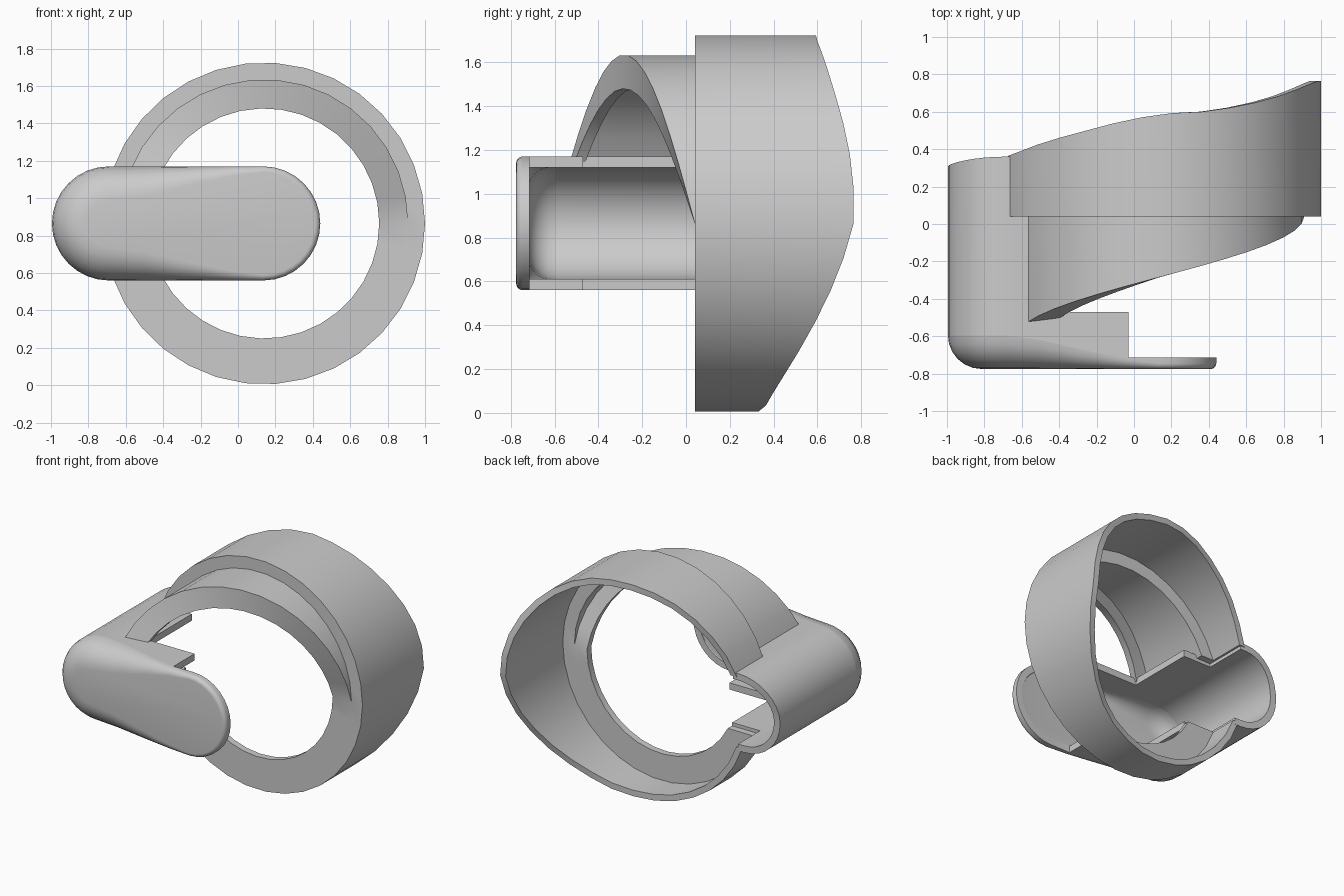
import bpy, bmesh, math

if "Cube" in bpy.data.objects:
    bpy.data.objects.remove(bpy.data.objects["Cube"])

grey = bpy.data.materials.new("light grey")
grey.use_nodes = True
colour = (0.6, 0.6, 0.6, 1)
grey.diffuse_color = colour
grey.node_tree.nodes["Principled BSDF"].inputs["Base Color"].default_value = colour

CX, CZ = 0.14, 0.865        # ring axis
HALF, WALL = 0.305, 0.05    # arm half height and wall thickness
FRONT = -0.775


def loft(name, sections, wrap):
    """Skin closed sections; wrap joins last to first, otherwise ends are capped."""
    bm = bmesh.new()
    rows = [[bm.verts.new(p) for p in s] for s in sections]
    n, m = len(rows), len(rows[0])
    for i in range(n if wrap else n - 1):
        a, b = rows[i], rows[(i + 1) % n]
        for j in range(m):
            k = (j + 1) % m
            bm.faces.new((a[j], a[k], b[k], b[j]))
    if not wrap:
        bm.faces.new(rows[0])
        bm.faces.new(rows[-1])
    bmesh.ops.remove_doubles(bm, verts=bm.verts, dist=1e-5)
    bmesh.ops.recalc_face_normals(bm, faces=bm.faces)
    me = bpy.data.meshes.new(name)
    bm.to_mesh(me)
    bm.free()
    me.materials.append(grey)
    ob = bpy.data.objects.new(name, me)
    bpy.context.collection.objects.link(ob)
    bpy.ops.object.select_all(action='DESELECT')
    ob.select_set(True)
    bpy.context.view_layer.objects.active = ob
    bpy.ops.object.shade_smooth_by_angle(angle=math.radians(30))
    return ob


def interp(table, x):
    for (x0, y0), (x1, y1) in zip(table, table[1:]):
        if x <= x1:
            return y0 + (y1 - y0) * max(0, x - x0) / (x1 - x0)
    return table[-1][1]


# Ring: thin collar with a wavy back edge, inner flange, and a spiral step in its upper half
BACK = [(-165, .30), (-120, .29), (-90, .32), (-60, .41), (-45, .5), (-30, .6), (-15, .70),
        (0, .765), (15, .765), (30, .725), (45, .675), (60, .63), (75, .60), (90, .59),
        (105, .545), (120, .49), (150, .39), (165, .355)]


def ring_section(s):
    def point(r, y):
        t = s * (180 - math.degrees(math.asin(0.28 / r)))   # ends lie flat on the arm
        if y == "back":
            y = interp(BACK, t)
        elif isinstance(y, tuple):                          # offset from the spiral front
            y = 0.04 - 0.57 * max(0, t) / 158.7 + y[0]
        a = math.radians(t)
        return (CX + r * math.cos(a), y, CZ + r * math.sin(a))
    return [point(r, y) for r, y in (
        (.86, "back"), (.86, .04), (.77, .04), (.77, (0,)), (.615, (0,)),
        (.615, (.05,)), (.72, (.05,)), (.72, .09), (.815, .09), (.815, "back"))]


SEG = 30
loft("ring", [ring_section(-1 + 2 * i / SEG) for i in range(SEG + 1)], False)


# Arm: stadium outline whose front fillet shrinks towards the right-hand tip
def fillet(x):
    return interp([(-.69, .18), (-.5, .155), (-.2, .085), (-.03, .05), (.135, .03)], x)


def rim(x):
    return FRONT + max(fillet(x), 0.06)


def arc(cx, a0, n=16):
    out = []
    for i in range(n + 1):
        a = math.radians(a0 + 180 * i / n)
        out.append((cx + HALF * math.cos(a), math.cos(a), math.sin(a)))
    return out


STOPS = [-.03, -.2, -.41, -.5, -.64]
outline = (arc(.135, -90) + [(x, 0, 1) for x in STOPS] + arc(-.69, 90)
           + [(x, 0, -1) for x in reversed(STOPS)])


def inset(p, d, y):
    x, nx, nz = p
    return (x - nx * d, y, CZ + nz * (HALF - d))


# Front plate: filleted outside and hollowed inside
def plate_ring(deg, inner):
    a = math.radians(deg)
    out = []
    for p in outline:
        r, y0 = fillet(p[0]), rim(p[0])
        if inner:
            r = y0 + 0.72
            d, y = WALL + r * (1 - math.cos(a)), y0 - r * math.sin(a)
        else:
            d, y = r * (1 - math.cos(a)), FRONT + r * (1 - math.sin(a))
        out.append(inset(p, d, y))
    return out


steps = [i * 15 for i in range(7)]
back_rim = [[inset(p, d, rim(p[0])) for p in outline] for d in (WALL, 0)]
loft("front_plate",
     [plate_ring(d, True) for d in reversed(steps)] + back_rim[1:]
     + [plate_ring(d, False) for d in steps], False)


# Arm wall: a C-shaped channel whose back edge steps down towards the opening
def wall_section(p, y1):
    return [inset(p, 0, rim(p[0])), inset(p, 0, y1),
            inset(p, WALL, y1), inset(p, WALL, rim(p[0]))]


def side(sign):
    return [wall_section((x, 0, sign), y) for x, y in (
        (-.03, -.47), (-.2, -.47), (-.41, -.47), (-.41, .04), (-.5, .04), (-.64, .04),
        (-.64, .36 if sign > 0 else .30))]


curve = [wall_section(p, .31 + (.05 if p[2] > 0 else -.01) * abs(p[2]) ** 1.5)
         for p in arc(-.69, 90)]
loft("arm_wall", side(1) + curve + side(-1)[::-1], False)
